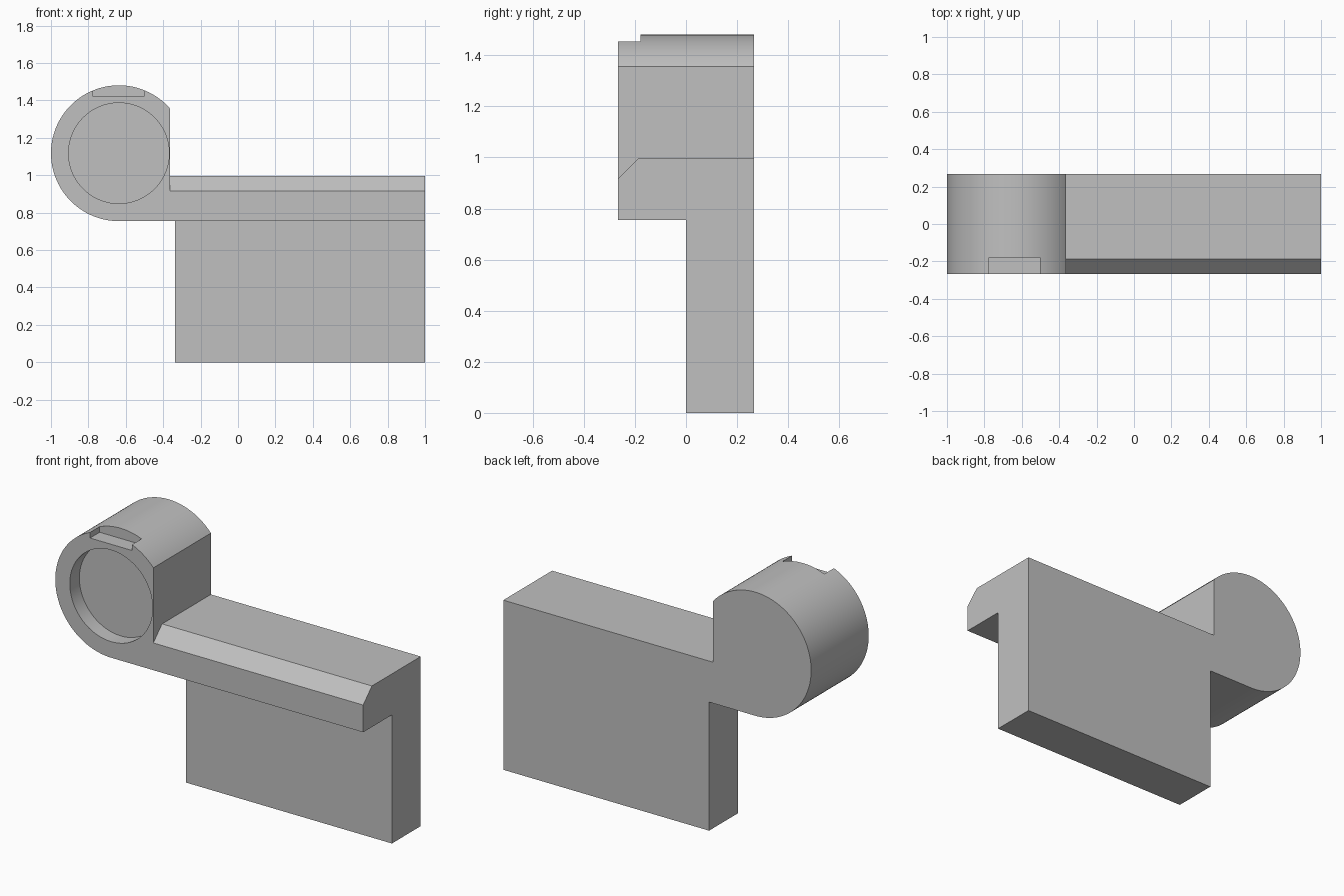
import bpy
import bmesh
import math
from mathutils import Vector

old = bpy.data.objects.get("Cube")
if old:
    bpy.data.objects.remove(old, do_unlink=True)

HALF = 0.267                 # half the depth
CX, CZ, R = -0.637, 1.118, 0.363   # round head
STEP_X = -0.363              # flat side of the head
ARM_LOW, ARM_TOP = CZ - R, 0.996
SEGMENTS = 80

grey = bpy.data.materials.new("plain grey")
grey.use_nodes = True
colour = (0.53, 0.53, 0.53, 1)
grey.diffuse_color = colour
grey.node_tree.nodes["Principled BSDF"].inputs["Base Color"].default_value = colour


def prism(name, outline, direction):
    """Extrude a closed outline of 3D points along a direction."""
    bm = bmesh.new()
    face = bm.faces.new([bm.verts.new(p) for p in outline])
    grown = bmesh.ops.extrude_face_region(bm, geom=[face])["geom"]
    verts = [v for v in grown if isinstance(v, bmesh.types.BMVert)]
    bmesh.ops.translate(bm, verts=verts, vec=Vector(direction))
    bmesh.ops.recalc_face_normals(bm, faces=bm.faces)
    mesh = bpy.data.meshes.new(name)
    bm.to_mesh(mesh)
    bm.free()
    mesh.materials.append(grey)
    obj = bpy.data.objects.new(name, mesh)
    bpy.context.collection.objects.link(obj)
    return obj


def box(name, x0, x1, y0, y1, z0, z1):
    outline = [(x0, y0, z0), (x1, y0, z0), (x1, y0, z1), (x0, y0, z1)]
    return prism(name, outline, (0, y1 - y0, 0))


def arc(radius, start, end, count, y):
    angles = [start + (end - start) * i / count for i in range(count + 1)]
    return [(CX + radius * math.cos(a), y, CZ + radius * math.sin(a)) for a in angles]


def combine(target, tool, operation):
    """Apply a boolean and remove its helper."""
    tool.hide_render = True
    mod = target.modifiers.new(operation.title(), "BOOLEAN")
    mod.operation = operation
    mod.solver = "EXACT"
    mod.object = tool
    bpy.ops.object.select_all(action="DESELECT")
    target.select_set(True)
    bpy.context.view_layer.objects.active = target
    bpy.ops.object.modifier_apply(modifier=mod.name)
    bpy.data.objects.remove(tool, do_unlink=True)


# Round head running tangentially into the arm
flat_angle = math.acos((STEP_X - CX) / R)
outline = arc(R, flat_angle, math.pi * 1.5, SEGMENTS, -HALF)
outline += [(1, -HALF, ARM_LOW), (1, -HALF, ARM_TOP), (STEP_X, -HALF, ARM_TOP)]
bracket = prism("bracket", outline, (0, 2 * HALF, 0))

# Plate hanging below the rear half of the arm
plate = box("hanging_plate", -0.337, 1, 0, HALF, 0, ARM_LOW + 0.1)
combine(bracket, plate, "UNION")

# Bevel along the front edge of the arm
bevel = 0.081
wedge = [(STEP_X, -HALF - 0.1, ARM_TOP - bevel - 0.1),
         (STEP_X, -HALF + bevel + 0.1, ARM_TOP + 0.1),
         (STEP_X, -HALF - 0.1, ARM_TOP + 0.1)]
combine(bracket, prism("bevel_cutter", wedge, (1.5, 0, 0)), "DIFFERENCE")

# Shallow round recess in the front of the head
circle = arc(0.269, 0, math.tau, SEGMENTS, -HALF - 0.1)[:-1]
combine(bracket, prism("recess_cutter", circle, (0, 0.189, 0)), "DIFFERENCE")

# Notch in the top front rim of the head
notch = box("notch_cutter", -0.774, -0.502, -HALF - 0.1, -0.178, 1.421, 1.6)
combine(bracket, notch, "DIFFERENCE")

bracket.select_set(True)
bpy.context.view_layer.objects.active = bracket
bpy.ops.object.shade_smooth_by_angle(angle=math.radians(25))
